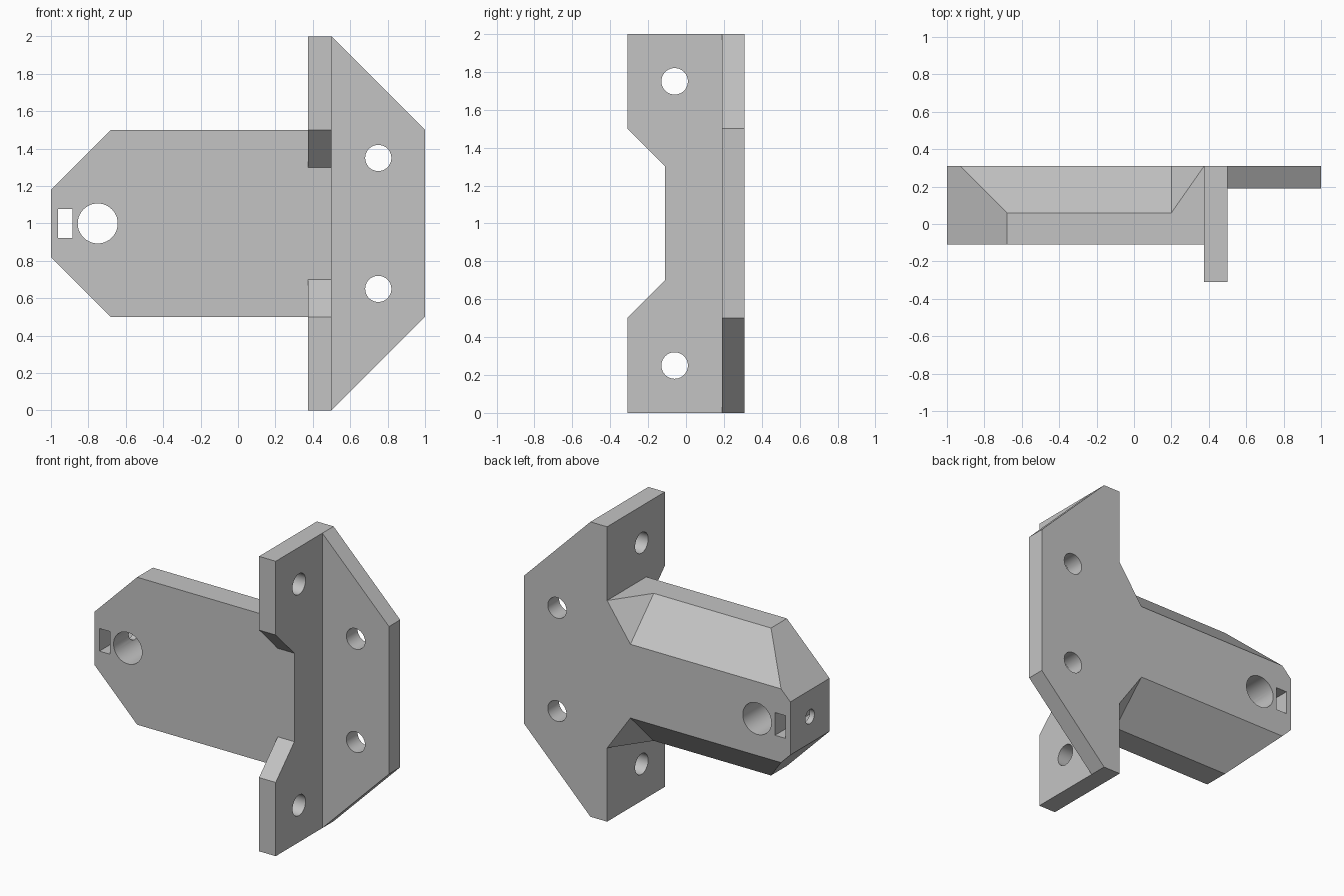
import bpy, bmesh
from math import radians
from mathutils import Matrix, Vector

cube = bpy.data.objects.get("Cube")
if cube:
    bpy.data.objects.remove(cube, do_unlink=True)

grey = bpy.data.materials.new("plain grey")
grey.use_nodes = True
colour = (0.55, 0.55, 0.55, 1)
grey.diffuse_color = colour
grey.node_tree.nodes["Principled BSDF"].inputs["Base Color"].default_value = colour

BACK, ARM_FRONT, MID = 0.31, -0.11, 1.0


def add_object(name, bm):
    bmesh.ops.recalc_face_normals(bm, faces=bm.faces)
    mesh = bpy.data.meshes.new(name)
    bm.to_mesh(mesh)
    bm.free()
    mesh.materials.append(grey)
    ob = bpy.data.objects.new(name, mesh)
    bpy.context.collection.objects.link(ob)
    return ob


def prism(name, points, step):
    """Extrude a closed outline of 3D points along step."""
    bm = bmesh.new()
    face = bm.faces.new([bm.verts.new(p) for p in points])
    new = bmesh.ops.extrude_face_region(bm, geom=[face])["geom"]
    # the starting cap is kept so that the solid is closed
    if not face.is_valid or len(bm.faces) < len(points) + 2:
        bmesh.ops.holes_fill(bm, edges=bm.edges)
    verts = [v for v in new if isinstance(v, bmesh.types.BMVert)]
    bmesh.ops.translate(bm, verts=verts, vec=step)
    return add_object(name, bm)


def box(name, low, high):
    low, high = Vector(low), Vector(high)
    bm = bmesh.new()
    bmesh.ops.create_cube(bm, size=1)
    bmesh.ops.scale(bm, verts=bm.verts, vec=high - low)
    bmesh.ops.translate(bm, verts=bm.verts, vec=(low + high) / 2)
    return add_object(name, bm)


def drill(name, centre, radius, length, axis):
    bm = bmesh.new()
    bmesh.ops.create_cone(bm, cap_ends=True, segments=40, radius1=radius,
                          radius2=radius, depth=length)
    turn = Matrix.Rotation(radians(90), 4, "Y" if axis == "X" else "X")
    bmesh.ops.transform(bm, verts=bm.verts, matrix=Matrix.Translation(centre) @ turn)
    return add_object(name, bm)


def combine(target, tool, operation):
    mod = target.modifiers.new(tool.name, "BOOLEAN")
    mod.operation, mod.object, mod.solver = operation, tool, "EXACT"
    bpy.context.view_layer.objects.active = target
    bpy.ops.object.modifier_apply(modifier=mod.name)
    bpy.data.objects.remove(tool, do_unlink=True)


def mirrored(half):
    """Complete an upper outline with its copy below the middle."""
    return half + [(x, y, 2 * MID - z) for x, y, z in reversed(half)]


# Arm with a tapered tip, running slightly into the web
arm = prism("bracket", mirrored([(-1, ARM_FRONT, 1.18), (-0.68, ARM_FRONT, 1.5),
                                 (0.44, ARM_FRONT, 1.5)]), (0, BACK - ARM_FRONT, 0))

# Chamfers along the rear edges, each ending in a slanted triangle at the web
for side in (1, -1):
    inner = Vector((0.2, 0.06, MID + side * 0.5))
    corner = Vector((0.375, BACK, MID + side * 0.5))
    low = Vector((0.2, BACK, MID + side * 0.25))
    bm = bmesh.new()
    bmesh.ops.create_cube(bm, size=4)
    for normal in (Vector((0, 1, side)), (corner - inner).cross(low - inner) * side):
        cut = bmesh.ops.bisect_plane(bm, geom=bm.verts[:] + bm.edges[:] + bm.faces[:],
                                     plane_co=inner, plane_no=normal, clear_inner=True)
        rim = [e for e in cut["geom_cut"] if isinstance(e, bmesh.types.BMEdge)]
        bmesh.ops.contextual_create(bm, geom=rim)
    combine(arm, add_object("chamfer_cutter", bm), "DIFFERENCE")

# Upright web with a sloped notch in its front edge
web = prism("web", mirrored([(0.375, BACK, 2), (0.375, -BACK, 2), (0.375, -BACK, 1.5),
                             (0.375, ARM_FRONT, 1.3)]), (0.125, 0, 0))
combine(arm, web, "UNION")

# Tapered flange beside the web
flange = prism("flange", mirrored([(0.44, 0.19, 2), (0.5, 0.19, 2), (1, 0.19, 1.5)]),
               (0, BACK - 0.19, 0))
combine(arm, flange, "UNION")

# Fixing holes in the flange and the web
for side in (1, -1):
    combine(arm, drill("flange_hole", (0.75, 0.25, MID + side * 0.35), 0.07, 0.5, "Y"),
            "DIFFERENCE")
    combine(arm, drill("web_hole", (0.44, -0.06, MID + side * 0.75), 0.07, 0.5, "X"),
            "DIFFERENCE")

# Rod hole, nut slot and the clamping screw hole through the tip
combine(arm, drill("rod_hole", (-0.75, 0.1, MID), 0.107, 1, "Y"), "DIFFERENCE")
combine(arm, box("nut_slot", (-0.963, -0.5, 0.923), (-0.885, 0.7, 1.077)), "DIFFERENCE")
combine(arm, drill("screw_hole", (-0.95, 0.1, MID), 0.048, 0.4, "X"), "DIFFERENCE")

# Clean flat faces and smooth the hole walls
bpy.ops.object.select_all(action="DESELECT")
arm.select_set(True)
bpy.context.view_layer.objects.active = arm
bpy.ops.object.shade_smooth_by_angle(angle=radians(25))
